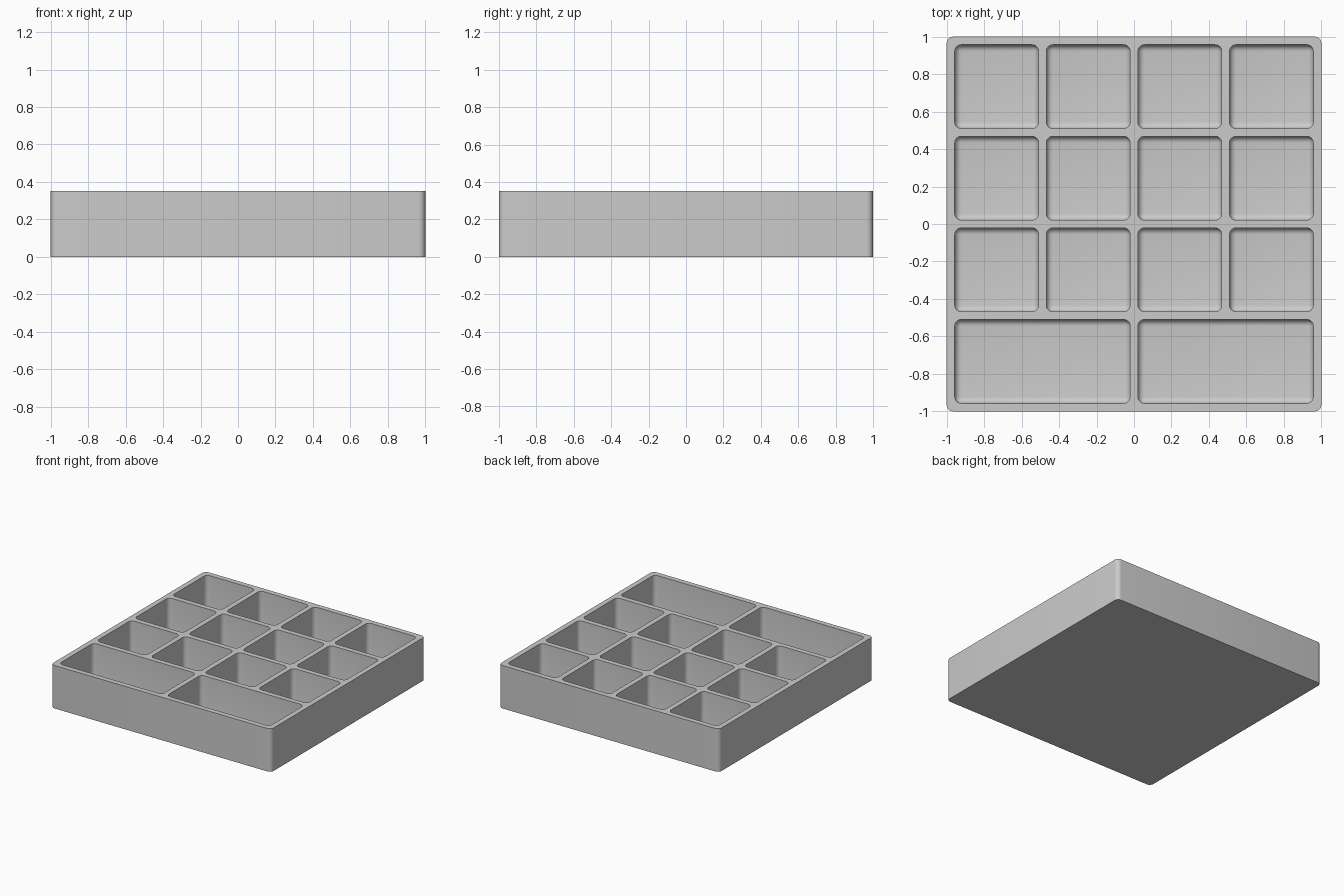
import bpy, bmesh, math
from mathutils import Matrix

if "Cube" in bpy.data.objects:
    bpy.data.objects.remove(bpy.data.objects["Cube"], do_unlink=True)

HEIGHT, FLOOR, RADIUS = 0.353, 0.04, 0.035
CELL, PITCH = 0.447, 0.489

grey = bpy.data.materials.new("light_grey")
grey.use_nodes = True
colour = (0.6, 0.6, 0.6, 1)
grey.diffuse_color = colour
grey.node_tree.nodes["Principled BSDF"].inputs["Base Color"].default_value = colour


def rounded_box(x, y, width, depth, bottom, top, round_base):
    """Box with rounded upright edges, and optionally a rounded base edge."""
    bm = bmesh.new()
    bmesh.ops.create_cube(bm, size=1, matrix=Matrix.LocRotScale(
        (x, y, (bottom + top) / 2), None, (width, depth, top - bottom)))
    middle = (bottom + top) / 2
    edges = []
    for e in bm.edges:
        heights = [v.co.z for v in e.verts]
        upright = abs(heights[0] - heights[1]) > 0.01
        if upright or (round_base and max(heights) < middle):
            edges.append(e)
    bmesh.ops.bevel(bm, geom=edges, offset=RADIUS, segments=6,
                    profile=0.5, affect='EDGES')
    return bm


def add_object(name, bm):
    mesh = bpy.data.meshes.new(name)
    bm.to_mesh(mesh)
    bm.free()
    mesh.materials.append(grey)
    obj = bpy.data.objects.new(name, mesh)
    bpy.context.collection.objects.link(obj)
    return obj


# Tray body
tray = add_object("compartment_tray", rounded_box(0, 0, 2, 2, 0, HEIGHT, False))

# Compartments: three rows of four squares, and two wide ones at the front
centres = [(i - 1.5) * PITCH for i in range(4)]
pockets = [(x, y, CELL) for y in centres[1:] for x in centres]
pockets += [(side * PITCH, centres[0], PITCH + CELL) for side in (-1, 1)]

cutters = []
for x, y, width in pockets:
    cutter = add_object("pocket_cutter", rounded_box(
        x, y, width, CELL, FLOOR, HEIGHT + 0.1, True))
    cutter.hide_render = True
    cutters.append(cutter)
    cut = tray.modifiers.new("pocket", 'BOOLEAN')
    cut.operation = 'DIFFERENCE'
    cut.solver = 'EXACT'
    cut.object = cutter

# Apply the cuts and discard the cutters
bpy.context.view_layer.update()
evaluated = tray.evaluated_get(bpy.context.evaluated_depsgraph_get())
result = bpy.data.meshes.new_from_object(evaluated)
tray.modifiers.clear()
tray.data = result
for cutter in cutters:
    bpy.data.objects.remove(cutter, do_unlink=True)

# Smooth fillets, crisp rims
bpy.ops.object.select_all(action='DESELECT')
tray.select_set(True)
bpy.context.view_layer.objects.active = tray
bpy.ops.object.shade_smooth_by_angle(angle=math.radians(35))
